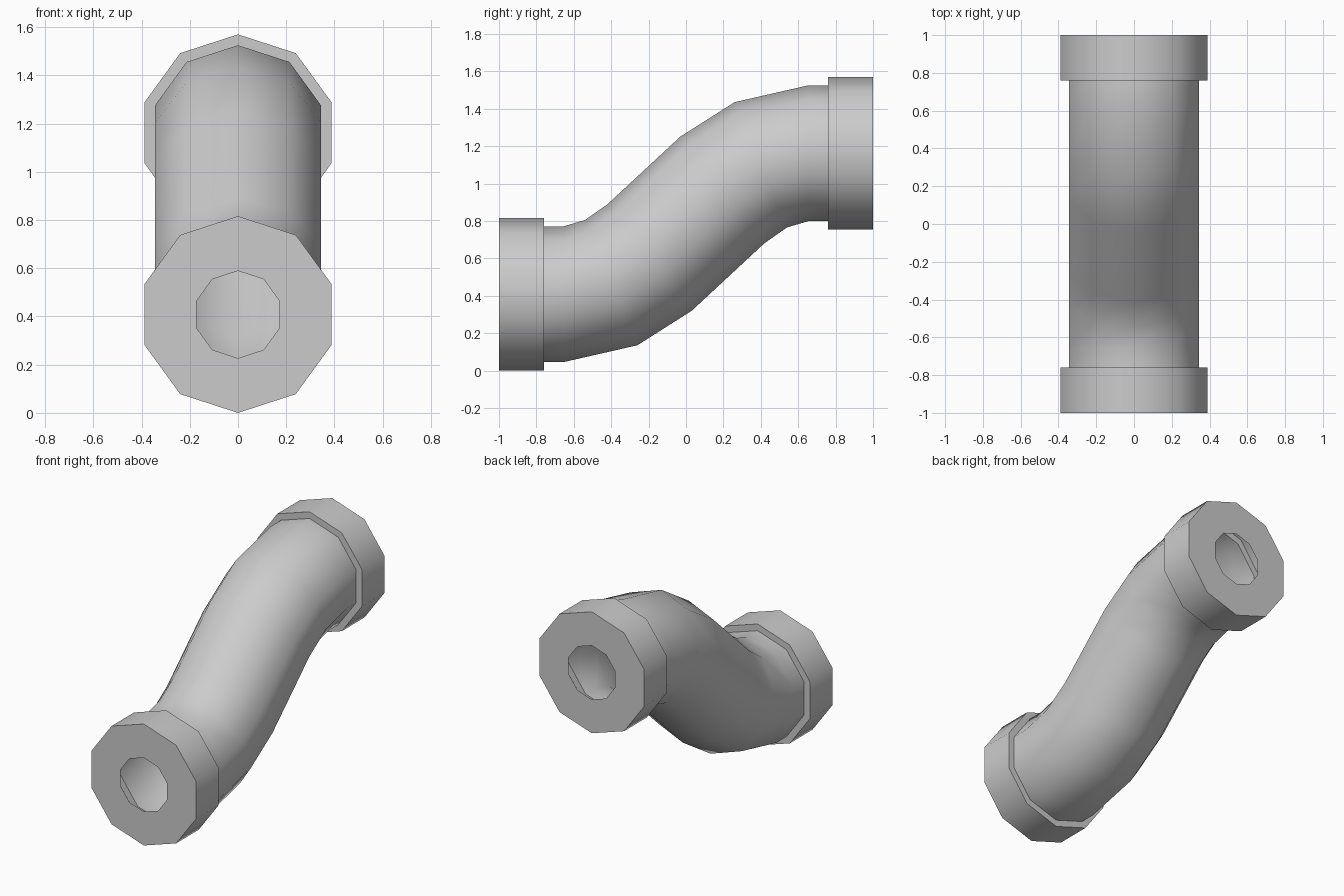
import bpy
from math import sin, cos, pi, radians

if "Cube" in bpy.data.objects:
    bpy.data.objects.remove(bpy.data.objects["Cube"])

SIDES = 10
MID_Z = 0.785


def loft(name, rings):
    """Skin decagon rings given as (y, z, radius, tilt in degrees), ordered along the pipe."""
    verts, faces = [], []
    for y, z, r, tilt in rings:
        t = radians(tilt)
        for k in range(SIDES):
            a = 2 * pi * k / SIDES
            verts.append((r * sin(a), y - r * cos(a) * sin(t), z + r * cos(a) * cos(t)))
    for i in range(len(rings) - 1):
        for k in range(SIDES):
            n = (k + 1) % SIDES
            a, b = i * SIDES, (i + 1) * SIDES
            faces.append((a + k, a + n, b + n, b + k))
    mesh = bpy.data.meshes.new(name)
    mesh.from_pydata(verts, [], faces)
    obj = bpy.data.objects.new(name, mesh)
    bpy.context.collection.objects.link(obj)
    bpy.ops.object.select_all(action='DESELECT')
    obj.select_set(True)
    bpy.context.view_layer.objects.active = obj
    bpy.ops.object.shade_smooth_by_angle(angle=radians(45))
    return obj


def turned(rings):
    """Half-turn about the pipe centre, keeping the order along +y."""
    return [(-y, 2 * MID_Z - z, r, t) for y, z, r, t in reversed(rings)]


LOW_Z, PIPE_R, COLLAR_R, HOLE_R = 0.408, 0.363, 0.408, 0.181

# S-shaped thin pipe: lower half, then the same half turned around
half = [(-0.76, LOW_Z, PIPE_R, 0),
        (-0.655, LOW_Z, PIPE_R, 0),
        (-0.40, 0.47, PIPE_R, 22.7),
        (-0.195, 0.604, PIPE_R, 38.3)]
loft("bent_pipe", half + turned(half))

# Hollow end collars: pierced end face, outer wall and step down to the pipe
collar = [(-1.0, LOW_Z, HOLE_R, 0),
          (-1.0, LOW_Z, COLLAR_R, 0),
          (-0.76, LOW_Z, COLLAR_R, 0),
          (-0.76, LOW_Z, PIPE_R, 0)]
loft("lower_collar", collar)
loft("upper_collar", turned(collar))
